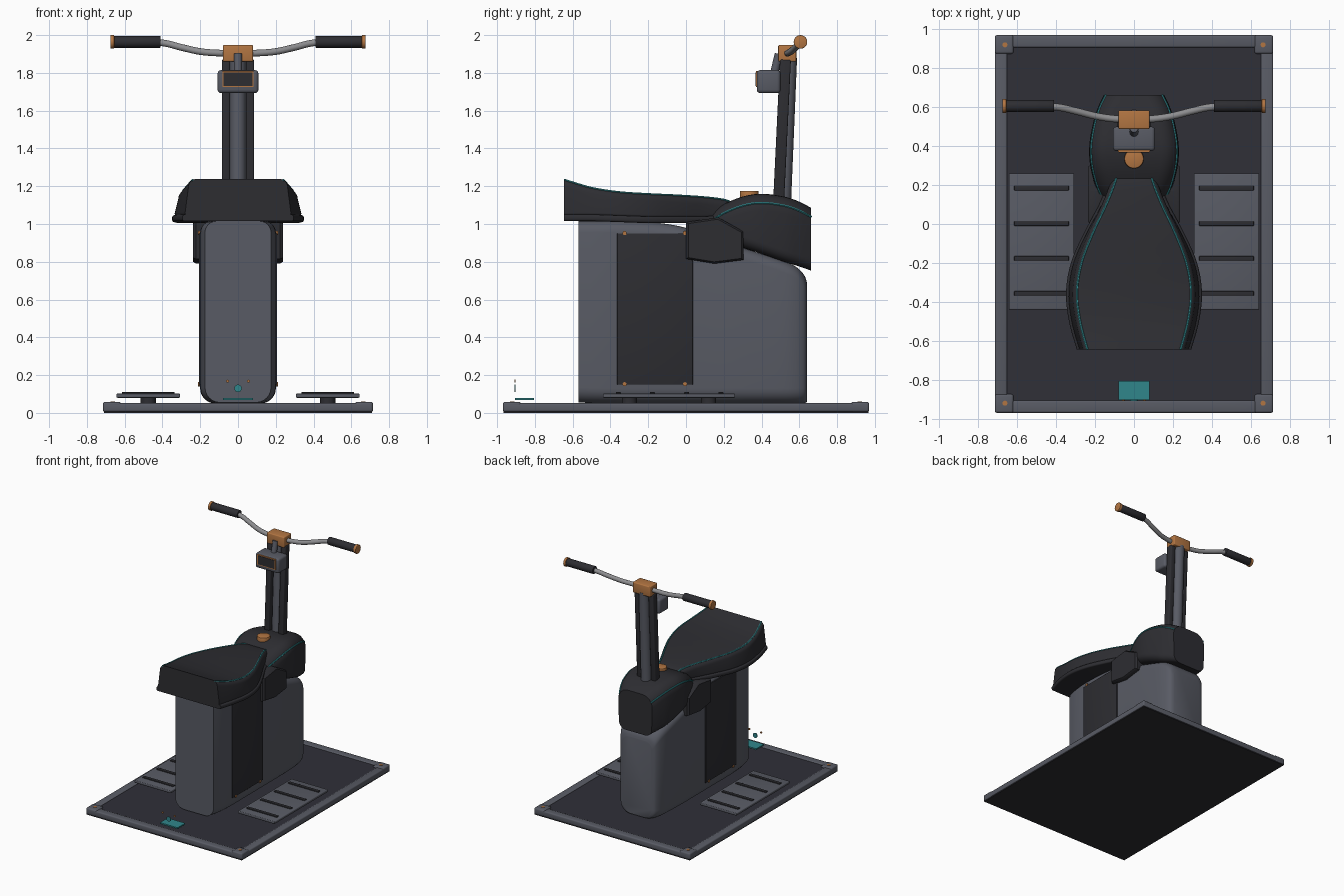
import bpy, bmesh, math
from mathutils import Matrix, Vector

if "Cube" in bpy.data.objects:
    bpy.data.objects.remove(bpy.data.objects["Cube"])


def mat(name, rgb):
    m = bpy.data.materials.new(name)
    m.diffuse_color = (*rgb, 1)
    m.use_nodes = True
    m.node_tree.nodes["Principled BSDF"].inputs["Base Color"].default_value = m.diffuse_color
    return m


GREY = mat("slate grey", (0.098, 0.104, 0.128))
DARK = mat("charcoal", (0.026, 0.026, 0.031))
MAT = mat("mat blue black", (0.029, 0.029, 0.039))
COPPER = mat("copper", (0.45, 0.18, 0.055))
TEAL = mat("teal", (0.03, 0.24, 0.26))
SILVER = mat("silver", (0.27, 0.27, 0.28))


def finish(name, bm, m):
    bmesh.ops.recalc_face_normals(bm, faces=bm.faces)
    me = bpy.data.meshes.new(name)
    bm.to_mesh(me)
    bm.free()
    ob = bpy.data.objects.new(name, me)
    bpy.context.collection.objects.link(ob)
    me.materials.append(m)
    return ob


def box(name, m, x0, x1, y0, y1, z0, z1, bev=0.0, tilt=0.0):
    bm = bmesh.new()
    bmesh.ops.create_cube(bm, size=1)
    bmesh.ops.scale(bm, vec=(x1 - x0, y1 - y0, z1 - z0), verts=bm.verts)
    if bev:
        bmesh.ops.bevel(bm, geom=bm.edges[:], offset=bev, segments=3, profile=0.5, affect='EDGES')
    T = Matrix.Translation(((x0 + x1) / 2, (y0 + y1) / 2, (z0 + z1) / 2))
    bmesh.ops.transform(bm, matrix=T @ Matrix.Rotation(tilt, 4, 'X'), verts=bm.verts)
    return finish(name, bm, m)


def rod(name, m, a, b, r, seg=24, bev=0.0):
    a, b = Vector(a), Vector(b)
    bm = bmesh.new()
    bmesh.ops.create_cone(bm, cap_ends=True, segments=seg, radius1=r, radius2=r, depth=(b - a).length)
    if bev:
        rims = [e for e in bm.edges if abs(e.verts[0].co.z - e.verts[1].co.z) < 1e-5]
        bmesh.ops.bevel(bm, geom=rims, offset=bev, segments=2, profile=0.5, affect='EDGES')
    q = (b - a).to_track_quat('Z', 'Y').to_matrix().to_4x4()
    bmesh.ops.transform(bm, matrix=Matrix.Translation((a + b) / 2) @ q, verts=bm.verts)
    return finish(name, bm, m)


def spline(pts, n=6):
    """Smooth interpolation through tuples of any length."""
    out = []
    for i in range(len(pts) - 1):
        p0, p1, p2, p3 = pts[max(i - 1, 0)], pts[i], pts[i + 1], pts[min(i + 2, len(pts) - 1)]
        for k in range(n):
            t = k / n
            out.append(tuple(0.5 * (2 * b + (c - a) * t + (2 * a - 5 * b + 4 * c - d) * t * t
                       + (3 * b - a - 3 * c + d) * t ** 3) for a, b, c, d in zip(p0, p1, p2, p3)))
    return out + [tuple(pts[-1])]


def tube(name, m, pts, r, seg=10):
    pts = [Vector(p) for p in pts]
    bm, rings = bmesh.new(), []
    for i, p in enumerate(pts):
        d = (pts[min(i + 1, len(pts) - 1)] - pts[max(i - 1, 0)]).normalized()
        u = d.cross(Vector((0, 0, 1))).normalized()
        w = u.cross(d)
        rings.append([bm.verts.new(p + r * (u * math.cos(k * math.tau / seg) + w * math.sin(k * math.tau / seg)))
                      for k in range(seg)])
    skin(bm, rings)
    return finish(name, bm, m)


def skin(bm, rings):
    n = len(rings[0])
    for a, b in zip(rings, rings[1:]):
        for k in range(n):
            bm.faces.new((a[k], a[(k + 1) % n], b[(k + 1) % n], b[k]))
    bm.faces.new(rings[0])
    bm.faces.new(rings[-1])


def loft(name, m, sections, rb, rt, n=6):
    """Rounded cross-sections along y: (y, bottom half width, top half width, z0, z1)."""
    bm, rings = bmesh.new(), []
    for y, hb, ht, z0, z1 in spline(sections):
        ring = []
        for sx, sz, start in ((1, -1, -90), (1, 1, 0), (-1, 1, 90), (-1, -1, 180)):
            r, h, z = (rt, ht, z1) if sz > 0 else (rb, hb, z0)
            for k in range(n + 1):
                a = math.radians(start + 90 * k / n)
                ring.append(bm.verts.new((sx * (h - r) + r * math.cos(a), y, z - sz * r + r * math.sin(a))))
        rings.append(ring)
    skin(bm, rings)
    return finish(name, bm, m)


def piping(name, sections, rt, deg):
    a = math.radians(deg)
    for s in (-1, 1):
        tube(name, TEAL, [(s * (ht - rt + rt * math.cos(a)), y, z1 - rt + rt * math.sin(a))
                          for y, hb, ht, z0, z1 in spline(sections)], 0.006, 6)


# base platform: bottom plate, mat, rim, corner plates with screws
box("base_plate", DARK, -.71, .71, -.965, .965, 0, .014)
box("base_mat", MAT, -.66, .66, -.92, .92, .01, .046)
for s in (-1, 1):
    box("rim_side", GREY, s * .683 - .032, s * .683 + .032, -.968, .968, .006, .052, .01)
    box("rim_end", GREY, -.712, .712, s * .938 - .032, s * .938 + .032, .006, .052, .01)
    for t in (-1, 1):
        box("corner_plate", GREY, s * .667 - .048, s * .667 + .048, t * .922 - .048, t * .922 + .048, .004, .058, .012)
        rod("corner_screw", COPPER, (s * .663, t * .92, .05), (s * .663, t * .92, .061), .013, 12)

# footrests with grip strips and mounts
for s in (-1, 1):
    box("footrest", GREY, s * .475 - .168, s * .475 + .168, -.44, .26, .08, .102, .006)
    for y in (-.358, -.178, .003, .185):
        box("grip_strip", DARK, s * .475 - .14, s * .475 + .14, y - .013, y + .013, .098, .11, .003)
    for y in (-.3, .12):
        rod("footrest_mount", DARK, (s * .475, y, .04), (s * .475, y, .085), .04)

# main body
loft("body", GREY, [(-.57, .175, .175, .055, 1.015), (-.48, .192, .192, .052, 1.015),
                    (-.35, .2, .2, .05, 1.015), (-.1, .2, .2, .05, 1.0), (.1, .2, .2, .05, .95),
                    (.3, .2, .2, .05, .875), (.5, .192, .192, .05, .81), (.58, .18, .18, .05, .775),
                    (.625, .16, .16, .052, .73), (.64, .135, .135, .058, .69)], .08, .06)

# side panels with screws, and side pods
pod = [(0, .815), (.15, .79), (.305, .81), (.305, .96), (.17, 1.035), (0, 1.01)]
for s in (-1, 1):
    box("side_panel", DARK, s * .195 - .012, s * .195 + .012, -.365, .037, .15, .95, .004)
    for y in (-.325, -.005):
        for z in (.152, .952):
            rod("panel_screw", COPPER, (s * .195, y, z), (s * .211, y, z), .011, 12)
    bm = bmesh.new()
    rings = [[bm.verts.new((s * x, .15 + (y - .15) * k, .91 + (z - .91) * k)) for y, z in pod]
             for x, k in ((.12, 1), (.222, 1), (.237, .92))]
    skin(bm, rings)
    finish("side_pod", bm, DARK)

# tank with teal stripe
tank = [(.13, .17, .17, .93, 1.06), (.2, .2, .2, .91, 1.105), (.3, .225, .225, .875, 1.145),
        (.4, .23, .23, .842, 1.16), (.52, .21, .21, .80, 1.145), (.6, .18, .185, .775, 1.118),
        (.663, .15, .155, .753, 1.085)]
loft("tank", DARK, tank, .06, .09)
piping("tank_stripe", tank, .09, 28)
rod("tank_knob", COPPER, (0, .335, 1.12), (0, .335, 1.176), .05, 24, .006)

# seat, seat flange and piping
seat = [(-.645, .28, .262, 1.04, 1.238), (-.5, .32, .3, 1.04, 1.195), (-.35, .335, .316, 1.035, 1.172),
        (-.2, .31, .292, 1.03, 1.162), (-.05, .245, .235, 1.03, 1.155), (.1, .165, .165, 1.03, 1.145),
        (.2, .125, .125, 1.04, 1.132), (.255, .11, .11, 1.05, 1.112)]
loft("seat", DARK, seat, .02, .04)
piping("seat_piping", seat, .04, 65)
flange = [(y, hb + .014, hb + .014, z0 - .025, z0 + .01) for y, hb, ht, z0, z1 in seat]
loft("seat_flange", DARK, flange, .012, .012, 3)

# steering post: two rails, centre tube, copper clamp
TILT = -.048
for s in (-1, 1):
    box("post_rail", DARK, s * .064 - .022, s * .064 + .022, .478, .536, 1.06, 1.87, .008, TILT)
rod("post_tube", GREY, (0, .512, 1.06), (0, .546, 1.88), .042)
box("handlebar_clamp", COPPER, -.08, .08, .488, .584, 1.86, 1.947, .007)

# handlebar, grips and end caps
half = [(0, .538, 1.905), (.1, .54, 1.905), (.2, .555, 1.913), (.3, .58, 1.935), (.41, .602, 1.96), (.6, .606, 1.964)]
for s in (-1, 1):
    tube("handlebar", SILVER, [(s * x, y, z) for x, y, z in spline(half)], .018, 14)
    rod("grip", DARK, (s * .41, .606, 1.964), (s * .66, .606, 1.964), .031, 24, .004)
    rod("grip_cap", COPPER, (s * .655, .606, 1.964), (s * .676, .606, 1.964), .036, 24, .004)

# console with framed screen and bracket
box("console", GREY, -.108, .108, .375, .5, 1.693, 1.815, .018)
box("screen_frame", COPPER, -.083, .083, .37, .38, 1.724, 1.81)
box("screen", DARK, -.076, .076, .367, .376, 1.731, 1.803)
rod("console_bracket", GREY, (0, .46, 1.77), (0, .492, 1.9), .022, 12)

# small teal pedal plate and sensor disc at the front
box("pedal_plate", TEAL, -.08, .08, -.905, -.805, .068, .079)
rod("sensor_disc", TEAL, (0, -.908, .13), (0, -.902, .13), .02, 20)
for s in (-1, 1):
    rod("sensor_screw", COPPER, (s * .055, -.908, .168), (s * .055, -.902, .168), .008, 10)

# smooth shading with sharp edges kept
for ob in bpy.context.collection.objects:
    ob.select_set(True)
    bpy.context.view_layer.objects.active = ob
bpy.ops.object.shade_smooth_by_angle(angle=math.radians(35))
